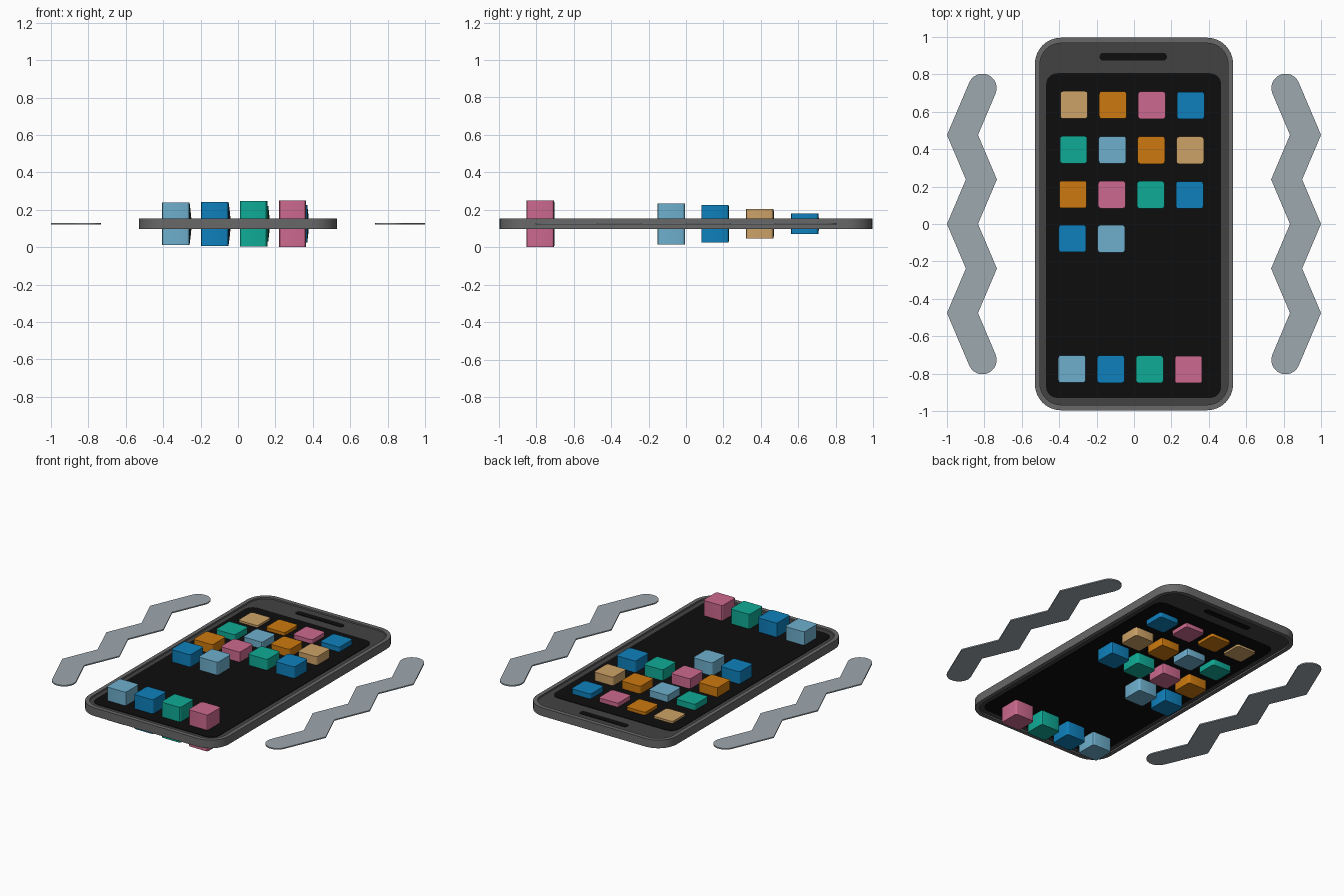
import bpy, bmesh, math
from mathutils import Vector

cube = bpy.data.objects.get("Cube")
if cube:
    bpy.data.objects.remove(cube, do_unlink=True)

MID = 0.125  # height of the symmetry plane


def material(name, rgb):
    lin = [((c / 255 + 0.055) / 1.055) ** 2.4 if c > 10 else c / 255 / 12.92 for c in rgb]
    m = bpy.data.materials.new(name)
    m.use_nodes = True
    m.diffuse_color = (*lin, 1)
    m.node_tree.nodes["Principled BSDF"].inputs["Base Color"].default_value = (*lin, 1)
    return m


RIM = material("rim grey", (104, 104, 104))
PANEL = material("dark grey", (66, 66, 66))
BLACK = material("screen black", (13, 13, 13))
WAVE = material("pale slate", (157, 168, 175))
ICON = {
    "t": material("tan", (205, 162, 103)),
    "o": material("orange", (204, 121, 14)),
    "p": material("pink", (204, 105, 142)),
    "b": material("blue", (14, 128, 188)),
    "g": material("teal", (15, 171, 150)),
    "s": material("sky blue", (110, 175, 205)),
}


def rounded_rect(cx, cy, hx, hy, r, seg=6):
    pts = []
    for k, (sx, sy) in enumerate([(1, 1), (-1, 1), (-1, -1), (1, -1)]):
        for i in range(seg + 1):
            a = math.pi / 2 * (k + i / seg)
            pts.append((cx + sx * (hx - r) + r * math.cos(a),
                        cy + sy * (hy - r) + r * math.sin(a)))
    return pts


def finish(name, bm, mat):
    bmesh.ops.recalc_face_normals(bm, faces=bm.faces)
    mesh = bpy.data.meshes.new(name)
    bm.to_mesh(mesh)
    bm.free()
    mesh.materials.append(mat)
    ob = bpy.data.objects.new(name, mesh)
    bpy.context.collection.objects.link(ob)
    bpy.ops.object.select_all(action="DESELECT")
    ob.select_set(True)
    bpy.context.view_layer.objects.active = ob
    bpy.ops.object.shade_smooth_by_angle(angle=math.radians(30))
    return ob


def slab(name, pts, half, mat):
    """Flat outline extruded evenly above and below the middle plane."""
    bm = bmesh.new()
    face = bm.faces.new([bm.verts.new((x, y, MID - half)) for x, y in pts])
    out = bmesh.ops.extrude_face_region(bm, geom=[face])
    verts = [v for v in out["geom"] if isinstance(v, bmesh.types.BMVert)]
    bmesh.ops.translate(bm, verts=verts, vec=(0, 0, 2 * half))
    return finish(name, bm, mat)


def ring(name, outer, inner, half, mat):
    """Closed frame with a rectangular section."""
    bm = bmesh.new()
    loops = [[bm.verts.new((x, y, MID + s * half)) for x, y in pts]
             for pts, s in ((outer, -1), (outer, 1), (inner, 1), (inner, -1))]
    n = len(outer)
    for k in range(4):
        a, b = loops[k], loops[(k + 1) % 4]
        for i in range(n):
            j = (i + 1) % n
            bm.faces.new((a[i], a[j], b[j], b[i]))
    return finish(name, bm, mat)


# Phone body: raised rim, recessed panel, screen and speaker on both sides
ring("phone_rim", rounded_rect(0, 0, 0.53, 0.996, 0.14, 8),
     rounded_rect(0, 0, 0.503, 0.967, 0.113, 8), 0.028, RIM)
slab("phone_panel", rounded_rect(0, 0, 0.504, 0.968, 0.113, 8), 0.018, PANEL)
slab("screen", rounded_rect(-0.002, -0.062, 0.468, 0.868, 0.06), 0.021, BLACK)
slab("speaker_slot", rounded_rect(-0.004, 0.894, 0.18, 0.021, 0.02), 0.021, BLACK)

# App tiles, each a little taller than the one before
rows = [(0.637, "topb"), (0.397, "gsot"), (0.158, "opgb"), (-0.078, "bs"), (-0.775, "sbgp")]
i = 0
for r, (y, colours) in enumerate(rows):
    for c, key in enumerate(colours):
        half = 0.0347 + 0.00708 * i - 0.000104 * i * i
        x = -0.321 + 0.208 * c - 0.0028 * r
        slab(f"app_tile_{i + 1}", rounded_rect(x, y - 0.001 * c, 0.073, 0.073, 0.014, 3),
             half, ICON[key])
        i += 1

# Zigzag vibration marks on either side
OUT, IN, STEP, WIDE = 0.917, 0.816, 0.238, 0.083
slope = Vector((OUT - IN, STEP)).normalized()
cap_r = WIDE * slope.y
tilt = math.atan2(slope.x, slope.y)
cap = Vector((OUT - (0.727 - 2 * STEP) * (OUT - IN) / STEP, 0.727))
bends = [(OUT if k % 2 == 0 else IN, (2 - k) * STEP) for k in range(5)]
for side, label in ((1, "left"), (-1, "right")):
    top = [(cap.x + cap_r * math.cos(a), cap.y + cap_r * math.sin(a))
           for a in (tilt + math.pi * k / 12 for k in range(13))]
    bottom = [(x, -y) for x, y in reversed(top)]
    outline = (top + [(x - WIDE, y) for x, y in bends] + bottom
               + [(x + WIDE, y) for x, y in reversed(bends)])
    slab(f"vibration_mark_{label}", [(side * x, y) for x, y in outline], 0.004, WAVE)
